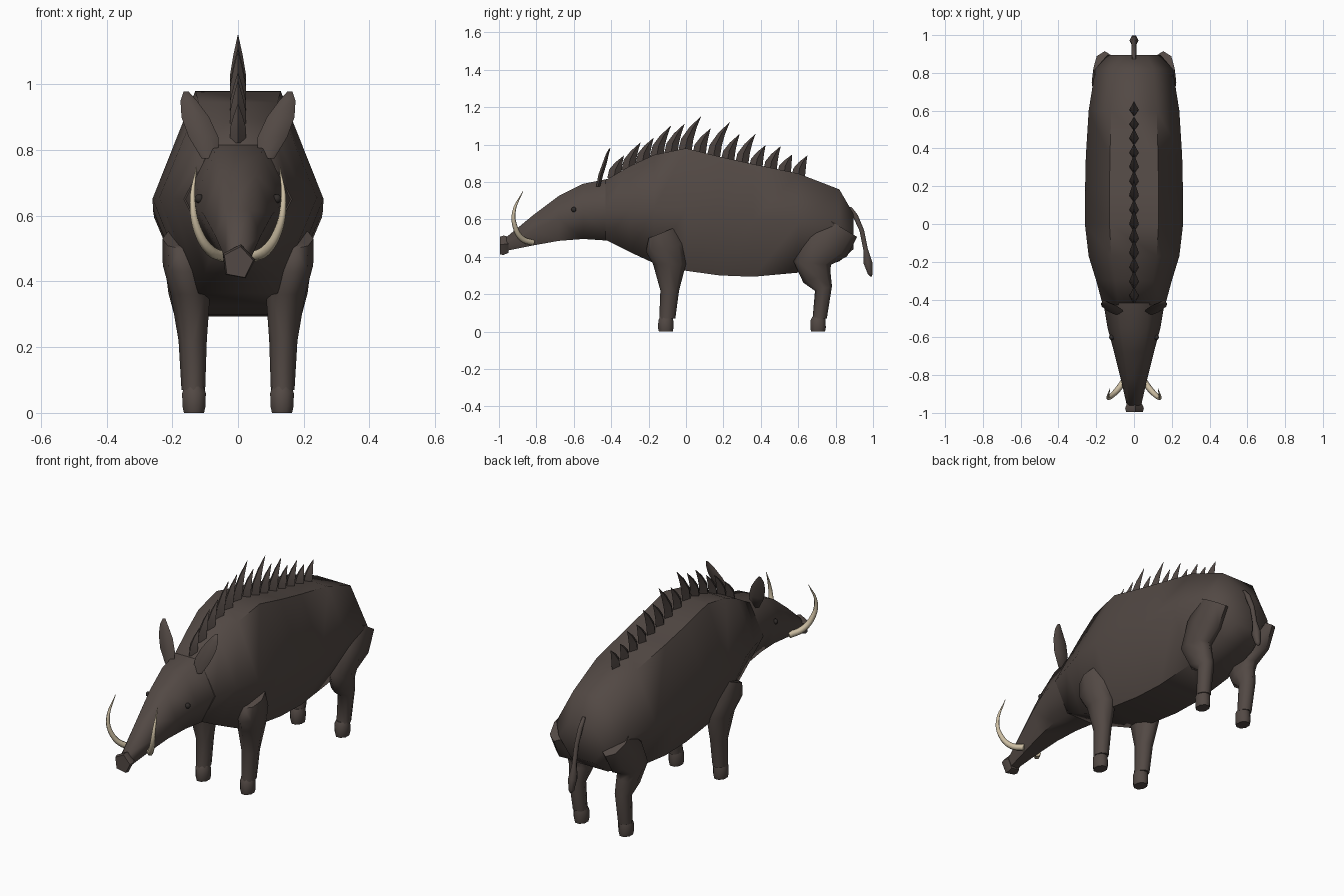
import bpy, bmesh, math
from mathutils import Vector

cube = bpy.data.objects.get("Cube")
if cube:
    bpy.data.objects.remove(cube, do_unlink=True)


def material(name, rgb):
    m = bpy.data.materials.new(name)
    m.use_nodes = True
    m.diffuse_color = (*rgb, 1)
    m.node_tree.nodes["Principled BSDF"].inputs["Base Color"].default_value = (*rgb, 1)
    return m


HIDE = material("dark brown hide", (0.085, 0.066, 0.058))
BRISTLE = material("darker brown bristle", (0.072, 0.056, 0.05))
IVORY = material("ivory", (0.6, 0.51, 0.36))
EYE = material("eye black", (0.03, 0.025, 0.023))


def finish(bm, name, mat, mirror=False, angle=65):
    bmesh.ops.recalc_face_normals(bm, faces=bm.faces)
    me = bpy.data.meshes.new(name)
    bm.to_mesh(me)
    bm.free()
    me.materials.append(mat)
    ob = bpy.data.objects.new(name, me)
    bpy.context.collection.objects.link(ob)
    bpy.ops.object.select_all(action="DESELECT")
    ob.select_set(True)
    bpy.context.view_layer.objects.active = ob
    bpy.ops.object.shade_smooth_by_angle(angle=math.radians(angle))
    if mirror:
        ob.modifiers.new("mirror", "MIRROR")
    return ob


def loft(bm, rings, sides=6, turn=0.0):
    """Rings are (x, y, z, half width, half depth, tilt); tilt 90 stands the ring upright."""
    loops = []
    for x, y, z, w, d, tilt in rings:
        t = math.radians(tilt)
        loop = []
        for i in range(sides):
            a = math.tau * i / sides + math.radians(turn)
            s = d * math.sin(a)
            loop.append(bm.verts.new((x + w * math.cos(a), y + s * math.cos(t), z + s * math.sin(t))))
        loops.append(loop)
    for a, b in zip(loops, loops[1:]):
        for i in range(sides):
            j = (i + 1) % sides
            bm.faces.new((a[i], a[j], b[j], b[i]))
    bm.faces.new(loops[0])
    bm.faces.new(loops[-1])


def part(name, rings, mat=HIDE, sides=6, turn=0.0, mirror=False, angle=65):
    bm = bmesh.new()
    loft(bm, rings, sides, turn)
    return finish(bm, name, mat, mirror, angle)


def trunk(profile):
    """Profile rows (y, top, bottom, half width) become upright hexagons."""
    k = math.sin(math.radians(60))
    return [(0, y, (t + b) / 2, w, (t - b) / 2 / k, 90) for y, t, b, w in profile]


# Body and head
BODY = [(-0.43, 0.81, 0.49, 0.165), (-0.3, 0.885, 0.425, 0.2), (-0.17, 0.945, 0.365, 0.24),
        (0.0, 0.98, 0.325, 0.26), (0.18, 0.935, 0.3, 0.259), (0.36, 0.895, 0.293, 0.255),
        (0.6, 0.845, 0.315, 0.24), (0.82, 0.76, 0.375, 0.205), (0.895, 0.63, 0.44, 0.14)]
part("body", trunk(BODY))
part("head", trunk([(-0.40, 0.82, 0.485, 0.165), (-0.55, 0.79, 0.495, 0.14),
                    (-0.68, 0.725, 0.485, 0.105), (-0.82, 0.62, 0.46, 0.07),
                    (-0.96, 0.505, 0.432, 0.038)]))
part("snout", [(0, -0.95, 0.462, 0.042, 0.046, 90), (0, -0.975, 0.459, 0.053, 0.055, 90),
               (0, -0.995, 0.457, 0.047, 0.05, 90)], sides=5, turn=80, angle=40)

# Legs and hooves
part("front_legs", [(0.175, -0.125, 0.53, 0.055, 0.08, 22), (0.165, -0.112, 0.45, 0.064, 0.105, 12),
                    (0.145, -0.088, 0.36, 0.06, 0.088, 0), (0.138, -0.087, 0.22, 0.043, 0.05, 0),
                    (0.136, -0.1, 0.07, 0.036, 0.043, 0)], sides=8, mirror=True)
part("hind_legs", [(0.155, 0.825, 0.56, 0.06, 0.105, -31), (0.16, 0.75, 0.46, 0.064, 0.125, -28),
                   (0.152, 0.675, 0.365, 0.06, 0.1, -5), (0.142, 0.7, 0.29, 0.05, 0.078, 22),
                   (0.138, 0.735, 0.23, 0.042, 0.047, 15), (0.136, 0.715, 0.07, 0.036, 0.038, 0)],
     sides=8, mirror=True)
for name, y in (("front_hooves", -0.108), ("hind_hooves", 0.706)):
    part(name, [(0.134, y + 0.004, 0.08, 0.032, 0.036, 0), (0.134, y, 0.06, 0.039, 0.043, 0),
                (0.134, y, 0.02, 0.038, 0.045, 0), (0.134, y, 0.0, 0.033, 0.04, 0)],
         sides=8, turn=22.5, mirror=True, angle=50)

# Tail with a thicker tuft
part("tail", [(0, 0.875, 0.665, 0.01, 0.012, 0), (0, 0.905, 0.62, 0.013, 0.016, 15),
              (0, 0.94, 0.54, 0.013, 0.014, 15), (0, 0.96, 0.44, 0.013, 0.014, 10),
              (0, 0.972, 0.37, 0.024, 0.028, 5), (0, 0.985, 0.31, 0.017, 0.015, 10),
              (0, 0.99, 0.295, 0.004, 0.005, 10)])

# Ears: thin leaves leaning outward and back
part("ears", [(0.085, -0.47, 0.775, 0.026, 0.012, 0), (0.105, -0.455, 0.84, 0.045, 0.015, 0),
              (0.13, -0.435, 0.90, 0.042, 0.013, 0), (0.15, -0.42, 0.95, 0.025, 0.009, 0),
              (0.158, -0.408, 0.978, 0.008, 0.004, 0)], mirror=True)


# Mane: a row of blades that lean back from the spine
def spine(y):
    for (y0, t0, *_), (y1, t1, *_) in zip(BODY, BODY[1:]):
        if y0 <= y <= y1:
            return t0 + (t1 - t0) * (y - y0) / (y1 - y0)


TIPS = [0.94, 1.01, 1.035, 1.1, 1.11, 1.15, 1.085, 1.12, 1.055, 1.055, 0.995, 0.99, 0.945, 0.94]
bm = bmesh.new()
for i, tip in enumerate(TIPS):
    y = -0.385 + 0.0758 * i
    z = spine(y)
    h = tip - z
    lean = 0.5 * h
    loft(bm, [(0, y, z - 0.015, 0.024, 0.036, 0), (0, y + lean * 0.15, z + h * 0.3, 0.024, 0.033, 0),
              (0, y + lean * 0.5, z + h * 0.65, 0.014, 0.02, 0),
              (0, y + lean, tip, 0.001, 0.001, 0)], sides=4)
finish(bm, "mane", BRISTLE, angle=40)

# Tusks: tapering tubes swept along a smoothed path
curve = bpy.data.curves.new("tusks", "CURVE")
curve.dimensions = "3D"
curve.bevel_depth = 0.017
curve.bevel_resolution = 1
curve.resolution_u = 5
curve.use_fill_caps = True
PATH = [(0.045, -0.82, 0.475, 1.0), (0.085, -0.875, 0.495, 0.95), (0.122, -0.912, 0.555, 0.8),
        (0.138, -0.92, 0.64, 0.55), (0.127, -0.872, 0.75, 0.08)]
spline = curve.splines.new("BEZIER")
spline.bezier_points.add(len(PATH) - 1)
for p, (x, y, z, r) in zip(spline.bezier_points, PATH):
    p.co = (x, y, z)
    p.radius = r
    p.handle_left_type = p.handle_right_type = "AUTO"
curve.materials.append(IVORY)
tusks = bpy.data.objects.new("tusks", curve)
bpy.context.collection.objects.link(tusks)
tusks.modifiers.new("mirror", "MIRROR")

# Eyes
bm = bmesh.new()
bmesh.ops.create_uvsphere(bm, u_segments=10, v_segments=6, radius=0.014)
bmesh.ops.translate(bm, verts=bm.verts, vec=Vector((0.118, -0.6, 0.652)))
finish(bm, "eyes", EYE, mirror=True)
